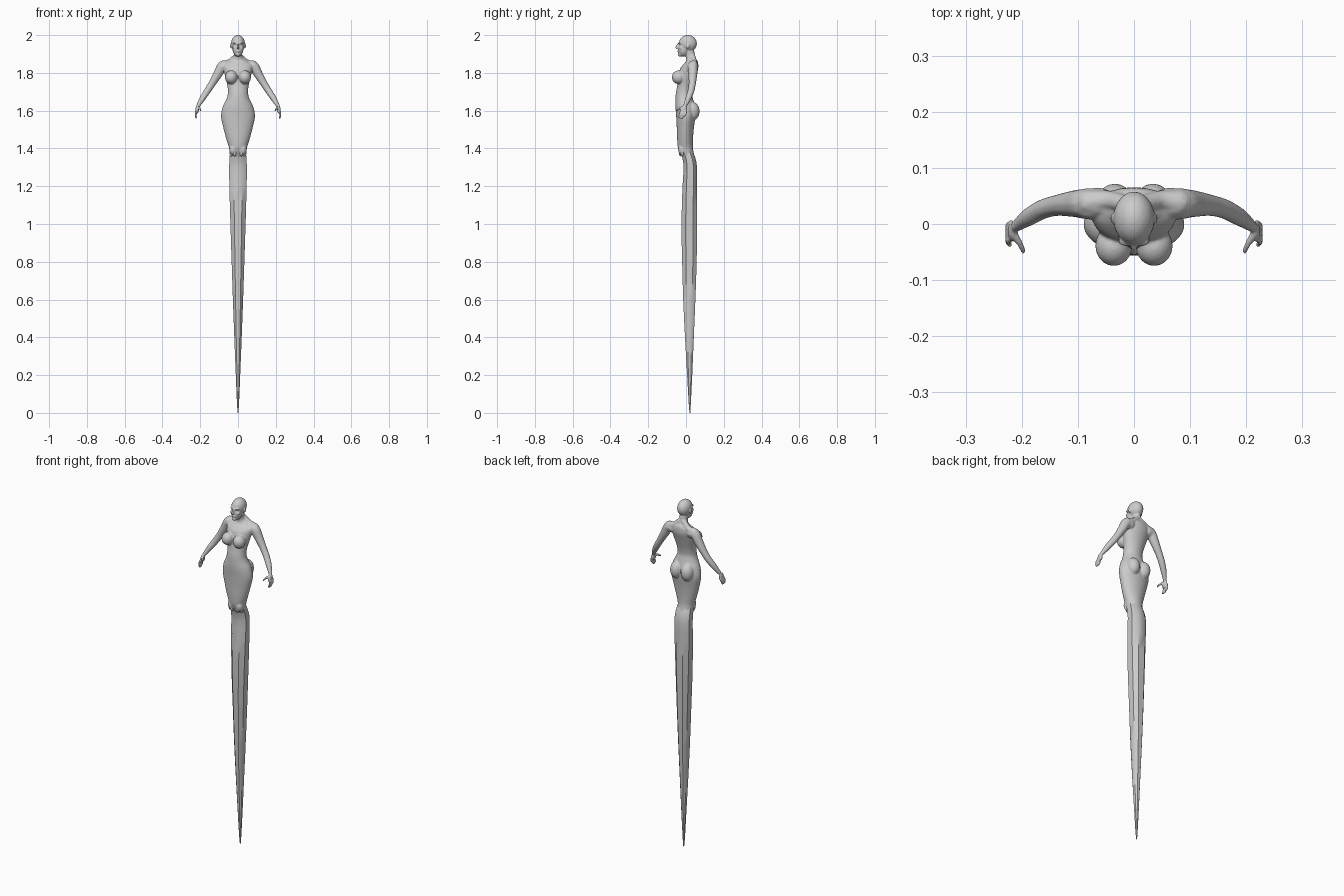
import bpy, bmesh, math
from mathutils import Vector, Matrix


def spline(rows, steps):
    # Catmull-Rom interpolation through rows of numbers
    out = []
    for i in range(len(rows) - 1):
        a, b, c, d = (rows[max(0, min(len(rows) - 1, i + k))] for k in (-1, 0, 1, 2))
        for s in range(steps):
            t = s / steps
            out.append([0.5 * (2 * q + (r - p) * t + (2 * p - 5 * q + 4 * r - u) * t * t
                               + (3 * q - p - 3 * r + u) * t ** 3)
                        for p, q, r, u in zip(a, b, c, d)])
    out.append(list(rows[-1]))
    return out


def loft(bm, rows, sides, power=1.0):
    # rows: z, half width, front y, back y
    rings = []
    for z, w, f, b in rows:
        ring = []
        for k in range(sides):
            a = 2 * math.pi * (k + 0.5) / sides
            c, s = math.cos(a), math.sin(a)
            x = math.copysign(abs(c) ** power, c) * w
            y = math.copysign(abs(s) ** power, s) * (b - f) / 2 + (f + b) / 2
            ring.append(bm.verts.new((x, y, z)))
        rings.append(ring)
    for lo, hi in zip(rings, rings[1:]):
        for k in range(sides):
            n = (k + 1) % sides
            bm.faces.new((lo[k], lo[n], hi[n], hi[k]))
    bm.faces.new(rings[0][::-1])
    bm.faces.new(rings[-1])


def ball(bm, c, r, tilt=0, detail=3):
    m = (Matrix.Translation(c) @ Matrix.Rotation(tilt, 4, 'X')
         @ Matrix.Diagonal((*r, 1)))
    bmesh.ops.create_icosphere(bm, subdivisions=detail, radius=1, matrix=m)


def limb(bm, side, pts, steps=6):
    # chain of overlapping balls: x, y, z, radius
    for x, y, z, r in spline(pts, steps):
        ball(bm, (side * x, y, z), (r, r, r), detail=2)


def finish(name, bm, voxel=0, angle=60):
    bmesh.ops.recalc_face_normals(bm, faces=bm.faces)
    me = bpy.data.meshes.new(name)
    bm.to_mesh(me)
    bm.free()
    ob = bpy.data.objects.new(name, me)
    bpy.context.collection.objects.link(ob)
    bpy.ops.object.select_all(action='DESELECT')
    bpy.context.view_layer.objects.active = ob
    ob.select_set(True)
    if voxel:
        m = ob.modifiers.new("blend", 'REMESH')
        m.mode, m.voxel_size = 'VOXEL', voxel
        s = ob.modifiers.new("soften", 'SMOOTH')
        s.factor, s.iterations = 0.5, 4
        for n in ("blend", "soften"):
            bpy.ops.object.modifier_apply(modifier=n)
    bpy.ops.object.shade_smooth_by_angle(angle=math.radians(angle))
    return ob


# torso, from the knees up to the neck
bm = bmesh.new()
loft(bm, spline([
    (1.355, .043, -.022, .046), (1.40, .047, -.042, .037), (1.45, .062, -.047, .037),
    (1.51, .078, -.049, .042), (1.57, .090, -.052, .050), (1.62, .081, -.056, .048),
    (1.66, .062, -.056, .038), (1.69, .054, -.054, .032), (1.73, .056, -.047, .038),
    (1.78, .068, -.040, .052), (1.82, .076, -.032, .064), (1.845, .076, -.014, .065),
    (1.863, .050, .000, .062), (1.88, .025, .000, .050), (1.915, .022, -.008, .044),
], 4), 32)

# head: cranium, jaw, nose, lips
ball(bm, (0, .010, 1.955), (.037, .048, .046))
ball(bm, (0, -.013, 1.925), (.029, .029, .039))
ball(bm, (0, -.030, 1.899), (.013, .014, .013))
limb(bm, 1, [(0, -.040, 1.955, .005), (0, -.046, 1.944, .006), (0, -.050, 1.934, .007)])
ball(bm, (0, -.040, 1.915), (.011, .006, .006))

for s in (-1, 1):
    # brow, cheek, ear
    ball(bm, (s * .014, -.031, 1.957), (.014, .009, .005))
    ball(bm, (s * .019, -.026, 1.932), (.010, .011, .010))
    ball(bm, (s * .037, .010, 1.942), (.005, .009, .014), tilt=-.25)
    # breast, buttock, knee, neck muscle
    ball(bm, (s * .036, -.039, 1.777), (.033, .036, .036))
    ball(bm, (s * .034, .032, 1.597), (.036, .040, .050))
    ball(bm, (s * .024, -.020, 1.395), (.022, .022, .032))
    limb(bm, s, [(.012, .035, 1.885, .016), (.045, .042, 1.855, .018), (.080, .038, 1.842, .024)])
    # arm
    limb(bm, s, [(.060, .036, 1.835, .029), (.084, .036, 1.832, .028), (.109, .036, 1.790, .024),
                 (.138, .033, 1.742, .0195), (.163, .026, 1.703, .018), (.188, .012, 1.665, .016),
                 (.210, -.004, 1.628, .0105)], 8)
    # palm, thumb, fingers
    ball(bm, (s * .216, -.013, 1.606), (.009, .018, .022), tilt=-.15)
    limb(bm, s, [(.214, -.018, 1.618, .007), (.204, -.034, 1.611, .006), (.197, -.049, 1.601, .0045)])
    for k in range(4):
        y = -.029 + k * .0098
        tip = (1.563, 1.559, 1.560, 1.570)[k]
        limb(bm, s, [(.219, y + .002, 1.600, .0055), (.225, y - .003, 1.582, .0052),
                     (.221, y - .009, tip, .0042)])
finish("body", bm, voxel=0.0033)

# long tapering tail with soft ridges
bm = bmesh.new()
tail = [(0.0, .002, .019, .023), (.05, .006, .014, .026), (.2, .0125, .005, .034), (.4, .021, -.007, .043),
        (.6, .029, -.017, .052), (.8, .036, -.023, .059), (1.0, .043, -.027, .062), (1.2, .049, -.021, .062),
        (1.30, .050, -.015, .061), (1.35, .048, -.022, .052), (1.385, .044, -.032, .038)]
loft(bm, spline(tail, 2), 8, 0.85)
finish("tail", bm, angle=40)

# small scale flaps where the tail meets the knees
bm = bmesh.new()
for s in (-1, 1):
    for x in (.018, .036):
        ball(bm, (s * x, -.030 + (x - .018) * .6, 1.378), (.009, .008, .020))
finish("knee_scales", bm)
